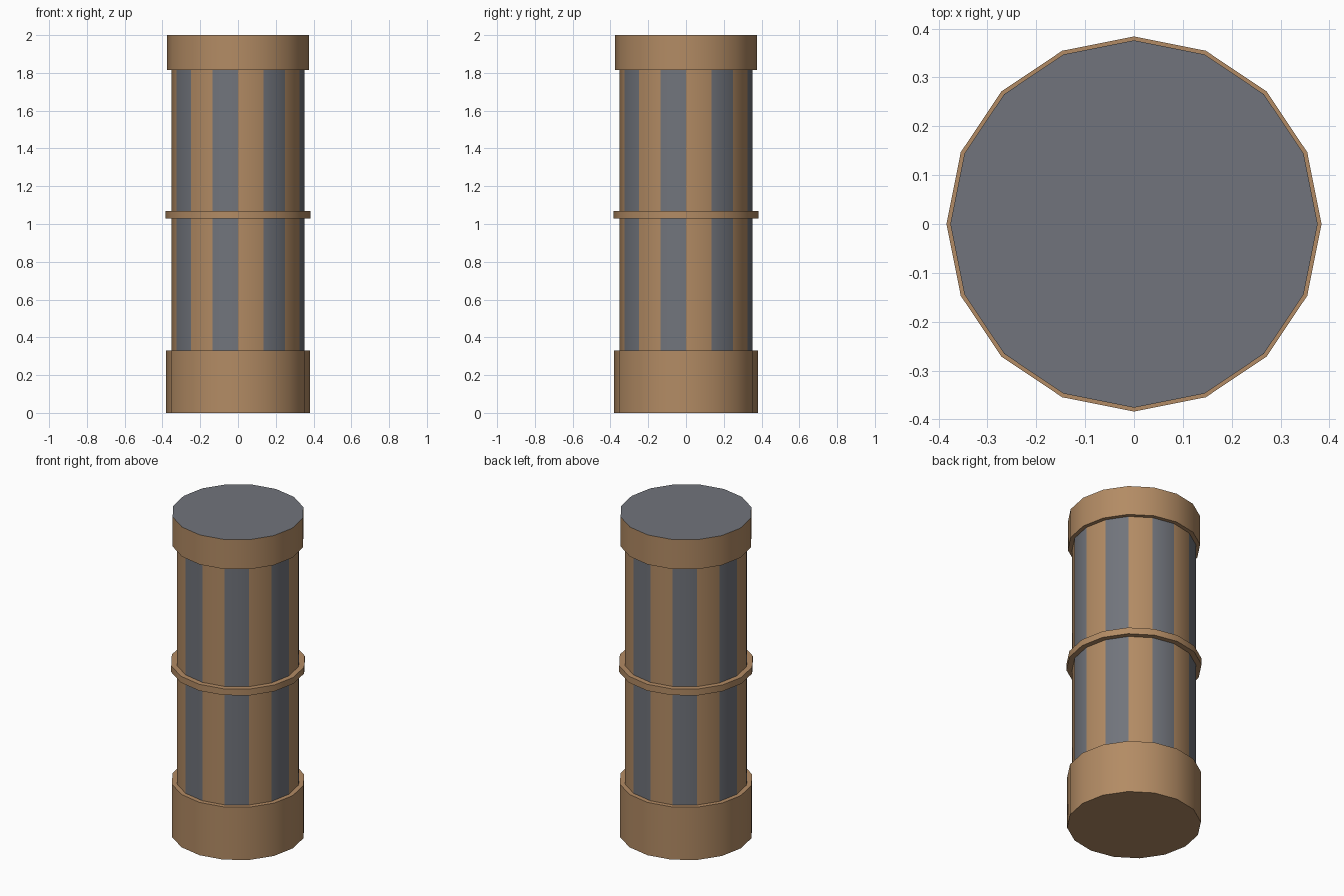
import bpy, bmesh, math

if "Cube" in bpy.data.objects:
    bpy.data.objects.remove(bpy.data.objects["Cube"])

SIDES = 16
SHAFT_R = 0.352


def material(name, rgb):
    m = bpy.data.materials.new(name)
    m.diffuse_color = (*rgb, 1.0)
    m.use_nodes = True
    m.node_tree.nodes["Principled BSDF"].inputs["Base Color"].default_value = m.diffuse_color
    return m


BROWN = material("tan brown", (0.45, 0.26, 0.128))
GREY = material("slate grey", (0.165, 0.175, 0.2))


def lathe(name, profile, grey_rule=None):
    """Spin (radius, z) points into a 16-sided part; radius 0 closes an end with one flat face."""
    bm = bmesh.new()
    rings = []
    for r, z in profile:
        if r > 0:
            rings.append([bm.verts.new((r * math.cos(math.tau * i / SIDES),
                                        r * math.sin(math.tau * i / SIDES), z))
                          for i in range(SIDES)])
    for low, high in zip(rings, rings[1:]):
        for i in range(SIDES):
            j = (i + 1) % SIDES
            bm.faces.new((low[i], low[j], high[j], high[i]))
    if profile[0][0] == 0:
        bm.faces.new(rings[0][::-1])
    if profile[-1][0] == 0:
        bm.faces.new(rings[-1])
    bm.normal_update()
    for f in bm.faces:
        f.smooth = True
        if grey_rule and grey_rule(f):
            f.material_index = 1
    me = bpy.data.meshes.new(name)
    bm.to_mesh(me)
    bm.free()
    me.materials.append(BROWN)
    me.materials.append(GREY)
    ob = bpy.data.objects.new(name, me)
    bpy.context.collection.objects.link(ob)
    bpy.context.view_layer.objects.active = ob
    ob.select_set(True)
    bpy.ops.object.shade_smooth_by_angle(angle=math.radians(40))
    ob.select_set(False)


def odd_side(f):
    # every second side of the shaft is grey
    c = f.calc_center_median()
    return int((math.atan2(c.y, c.x) % math.tau) / (math.tau / SIDES)) % 2 == 1


# Base drum
lathe("base", [(0, 0), (0.38, 0), (0.38, 0.33), (SHAFT_R, 0.33)])

# Striped shaft, below and above the band
lathe("lower_shaft", [(SHAFT_R, 0.33), (SHAFT_R, 1.03)], odd_side)
lathe("upper_shaft", [(SHAFT_R, 1.07), (SHAFT_R, 1.815)], odd_side)

# Thin middle band
lathe("middle_band", [(SHAFT_R, 1.03), (0.384, 1.03), (0.384, 1.07), (SHAFT_R, 1.07)])

# Top drum with grey lid
lathe("top_cap", [(SHAFT_R, 1.815), (0.376, 1.815), (0.376, 2.0), (0, 2.0)],
      lambda f: f.normal.z > 0.9)
